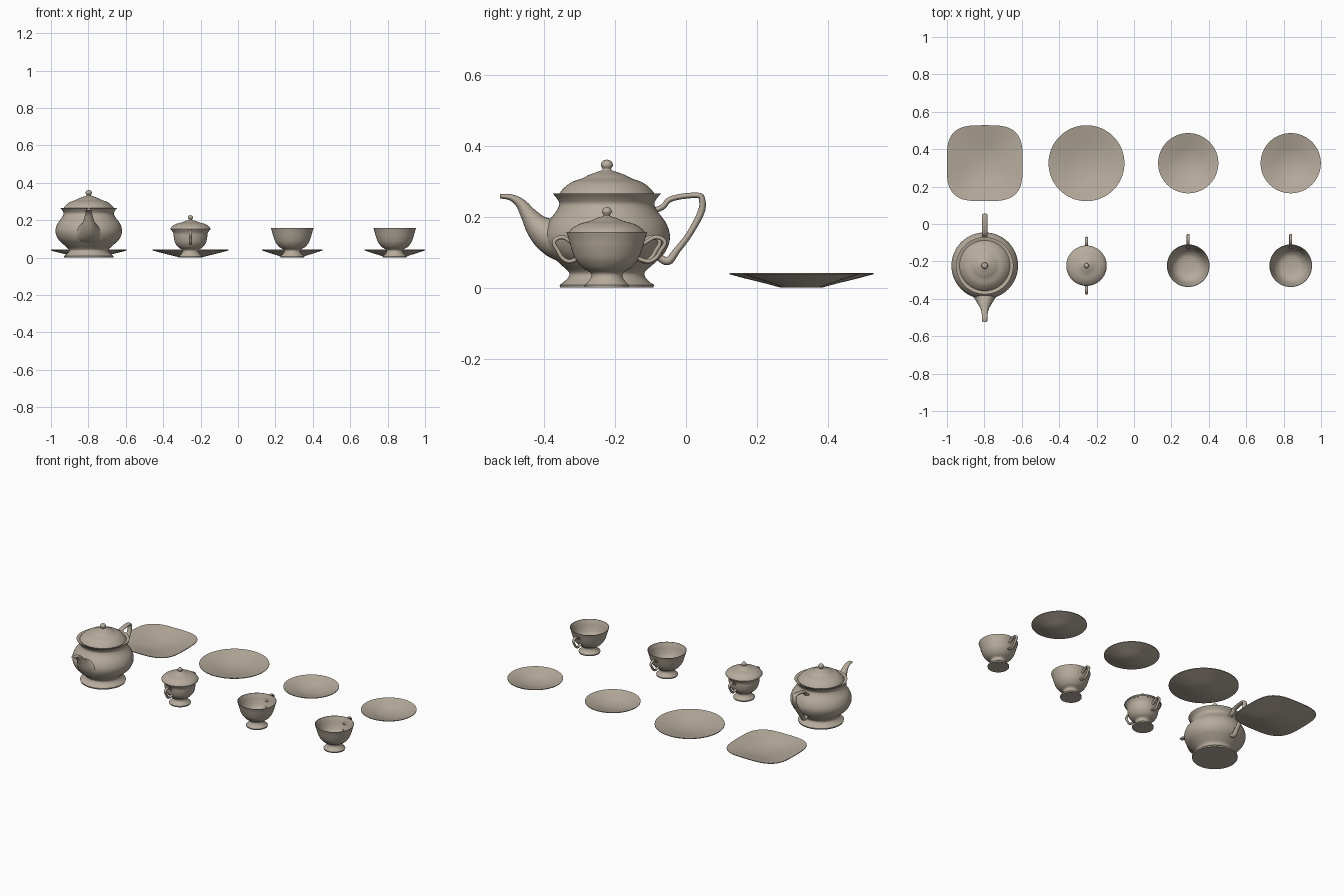
import bpy, bmesh, math
from mathutils import Vector

if "Cube" in bpy.data.objects:
    bpy.data.objects.remove(bpy.data.objects["Cube"])

clay = bpy.data.materials.new("warm_grey_ceramic")
clay.diffuse_color = (0.47, 0.41, 0.335, 1)
clay.use_nodes = True
clay.node_tree.nodes["Principled BSDF"].inputs["Base Color"].default_value = clay.diffuse_color


def spline(points, steps=5):
    """Smooth Catmull-Rom curve through points of any dimension."""
    p = [Vector(q) for q in points]
    p = [2 * p[0] - p[1]] + p + [2 * p[-1] - p[-2]]
    out = []
    for i in range(1, len(p) - 2):
        a, b, c, d = p[i - 1:i + 3]
        for s in range(steps):
            t = s / steps
            out.append(0.5 * (2 * b + (c - a) * t + (2 * a - 5 * b + 4 * c - d) * t * t
                              + (3 * b - a - 3 * c + d) * t ** 3))
    return out + [p[-2]]


def finish(name, bm, loc, angle=40):
    bmesh.ops.remove_doubles(bm, verts=bm.verts, dist=1e-5)
    bmesh.ops.recalc_face_normals(bm, faces=bm.faces)
    mesh = bpy.data.meshes.new(name)
    bm.to_mesh(mesh)
    bm.free()
    mesh.materials.append(clay)
    ob = bpy.data.objects.new(name, mesh)
    ob.location = loc
    bpy.context.collection.objects.link(ob)
    bpy.ops.object.select_all(action='DESELECT')
    ob.select_set(True)
    bpy.context.view_layer.objects.active = ob
    bpy.ops.object.shade_smooth_by_angle(angle=math.radians(angle))
    return ob


def bridge(bm, rings):
    for r0, r1 in zip(rings, rings[1:]):
        n = len(r0)
        for i in range(n):
            bm.faces.new((r0[i], r0[(i + 1) % n], r1[(i + 1) % n], r1[i]))


def lathe(name, profile, loc, shape=lambda a, r: 1.0, segs=64):
    """Turn an (r, z) profile about z; shape() bends the circle."""
    bm = bmesh.new()
    rings = []
    for r, z in profile:
        r = max(r, 1e-7)
        ring = []
        for i in range(segs):
            a = 2 * math.pi * i / segs
            k = r * shape(a, r)
            ring.append(bm.verts.new((k * math.cos(a), k * math.sin(a), z)))
        rings.append(ring)
    bridge(bm, rings)
    return finish(name, bm, loc)


def tube(name, stations, loc, flip=1, sides=14, steps=5):
    """Sweep an ellipse along (y, z, half width in x, half thickness)."""
    pts = spline(stations, steps)
    bm = bmesh.new()
    rings = []
    for i, (y, z, w, h) in enumerate(pts):
        a, b = pts[max(i - 1, 0)], pts[min(i + 1, len(pts) - 1)]
        t = Vector((b[0] - a[0], b[1] - a[1])).normalized()
        ring = []
        for j in range(sides):
            ang = 2 * math.pi * j / sides
            c, s = w * math.cos(ang), h * math.sin(ang)
            ring.append(bm.verts.new((c, flip * (y - t.y * s), z + t.x * s)))
        rings.append(ring)
    bridge(bm, rings)
    bm.faces.new(rings[0])
    bm.faces.new(rings[-1])
    return finish(name, bm, loc, 50)


ROW = -0.223      # y of the pots and cups
PLATES = 0.325    # y of the plates

# Teapot
pot = (-0.798, ROW, 0)
foot = [(0, 0), (0.131, 0), (0.133, 0.008)]
lathe("teapot_body", foot + spline([
    (0.122, 0.015), (0.108, 0.03), (0.108, 0.045), (0.135, 0.07), (0.164, 0.10),
    (0.178, 0.14), (0.168, 0.18), (0.143, 0.215), (0.134, 0.235), (0.14, 0.25),
    (0.153, 0.266)]) + [(0.147, 0.266), (0.13, 0.256), (0, 0.256)], pot)
lathe("teapot_lid", [(0, 0.252), (0.13, 0.254)] + spline([
    (0.135, 0.264), (0.122, 0.28), (0.10, 0.297), (0.07, 0.308), (0.05, 0.318),
    (0.025, 0.327), (0.012, 0.333), (0.017, 0.345), (0.012, 0.357), (0, 0.361)]), pot)
tube("teapot_spout", [
    (-0.07, 0.13, 0.13, 0.05), (-0.125, 0.135, 0.095, 0.06), (-0.165, 0.15, 0.06, 0.05),
    (-0.195, 0.172, 0.04, 0.036), (-0.22, 0.205, 0.026, 0.023),
    (-0.243, 0.237, 0.018, 0.015), (-0.27, 0.254, 0.015, 0.009),
    (-0.301, 0.258, 0.013, 0.006)], pot, sides=24)
tube("teapot_handle", [
    (0.128, 0.215, 0.015, 0.008), (0.158, 0.228, 0.015, 0.008), (0.175, 0.247, 0.015, 0.008),
    (0.21, 0.257, 0.015, 0.008), (0.256, 0.260, 0.015, 0.008), (0.268, 0.250, 0.015, 0.009),
    (0.266, 0.214, 0.014, 0.010), (0.232, 0.15, 0.014, 0.009), (0.198, 0.106, 0.014, 0.010),
    (0.172, 0.075, 0.015, 0.012), (0.14, 0.09, 0.015, 0.010)], pot)

# Loop handle shared by the sugar bowl and cups
LOOP = [(0.095, 0.118), (0.113, 0.130), (0.135, 0.142), (0.155, 0.138), (0.164, 0.125),
        (0.152, 0.105), (0.138, 0.084), (0.115, 0.074), (0.08, 0.086)]

# Sugar bowl with lid and two handles
bowl = (-0.254, ROW, 0)
small_foot = [(0, 0), (0.062, 0), (0.063, 0.007)]
lathe("sugar_bowl_body", small_foot + spline([
    (0.056, 0.013), (0.044, 0.028), (0.046, 0.042), (0.066, 0.056), (0.082, 0.078),
    (0.089, 0.105), (0.092, 0.13), (0.104, 0.15)]) + [(0, 0.15)], bowl)
lathe("sugar_bowl_lid", [(0, 0.148), (0.106, 0.149)] + spline([
    (0.108, 0.154), (0.098, 0.167), (0.076, 0.180), (0.048, 0.188), (0.025, 0.197),
    (0.009, 0.203), (0.014, 0.214), (0.009, 0.224), (0, 0.227)]), bowl)
for side, flip in (("back", 1), ("front", -1)):
    tube("sugar_bowl_handle_" + side,
         [(y * 0.91, z, 0.008, 0.006) for y, z in LOOP], bowl, flip)


def plate(name, x, radius, base, shape=lambda a, r: 1.0):
    lathe(name, [(0, 0), (base, 0), (radius * 0.5, 0.012), (radius * 0.8, 0.027),
                 (radius, 0.038), (radius, 0.042), (radius * 0.8, 0.033),
                 (radius * 0.5, 0.018), (base, 0.009), (0, 0.007)],
          (x, PLATES, 0), shape)


# Serving plates: one rounded square, one round
def squared(a, r):
    f = (abs(math.cos(a)) ** 3.4 + abs(math.sin(a)) ** 3.4) ** (-1 / 3.4)
    return 1 + (f - 1) * min(r / 0.203, 1)


plate("square_plate", -0.798, 0.203, 0.057, squared)
plate("round_plate", -0.254, 0.203, 0.057)

# Two cups with saucers
for n, x in enumerate((0.29, 0.838), 1):
    cup = (x, ROW, 0)
    lathe(f"cup_{n}", small_foot + spline([
        (0.056, 0.013), (0.045, 0.028), (0.046, 0.042), (0.068, 0.056), (0.088, 0.08),
        (0.100, 0.11), (0.107, 0.135), (0.114, 0.157)]) + spline([
        (0.111, 0.157), (0.103, 0.135), (0.096, 0.11), (0.084, 0.082), (0.062, 0.06),
        (0.035, 0.052), (0, 0.05)]), cup)
    tube(f"cup_handle_{n}", [(y, z, 0.008, 0.006) for y, z in LOOP], cup)
    plate(f"saucer_{n}", x, 0.161, 0.05)
